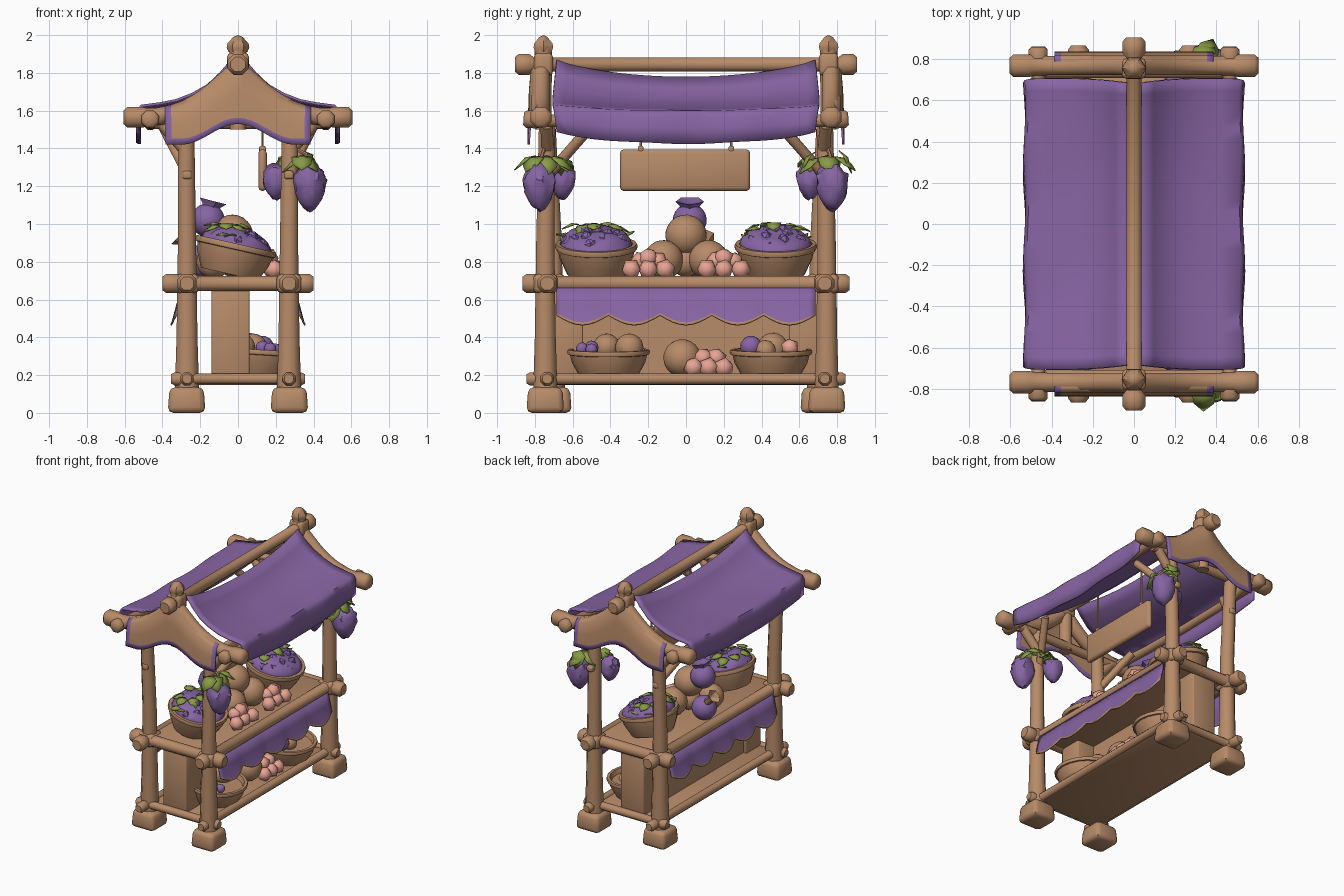
import bpy, bmesh, math, random
from mathutils import Vector, Matrix

if "Cube" in bpy.data.objects:
    bpy.data.objects.remove(bpy.data.objects["Cube"])

random.seed(4)
V = Vector


def material(name, rgb):
    m = bpy.data.materials.new(name)
    m.diffuse_color = (*rgb, 1)
    m.use_nodes = True
    m.node_tree.nodes["Principled BSDF"].inputs["Base Color"].default_value = m.diffuse_color
    return m


WOOD = material("warm_wood", (0.475, 0.258, 0.14))
CLOTH = material("purple_cloth", (0.245, 0.13, 0.37))
GRAPE = material("grape_purple", (0.24, 0.13, 0.37))
LEAF = material("leaf_green", (0.25, 0.33, 0.06))
PINK = material("pink_fruit", (0.80, 0.37, 0.29))


def finish(name, bm, mats, smooth=50):
    bmesh.ops.recalc_face_normals(bm, faces=bm.faces)
    me = bpy.data.meshes.new(name)
    bm.to_mesh(me)
    bm.free()
    for m in mats if isinstance(mats, list) else [mats]:
        me.materials.append(m)
    ob = bpy.data.objects.new(name, me)
    bpy.context.collection.objects.link(ob)
    if smooth:
        bpy.ops.object.select_all(action='DESELECT')
        bpy.context.view_layer.objects.active = ob
        ob.select_set(True)
        bpy.ops.object.shade_smooth_by_angle(angle=math.radians(smooth))
    return ob


def beam(name, pts, radii, mat=WOOD, sides=8):
    """Sweep a polygon along a path."""
    bm, rings = bmesh.new(), []
    pts = [V(p) for p in pts]
    for i, p in enumerate(pts):
        t = (pts[min(i + 1, len(pts) - 1)] - pts[max(i - 1, 0)]).normalized()
        a = t.cross(V((1, 0, 0)) if abs(t.y) > 0.8 else V((0, 1, 0))).normalized()
        b = t.cross(a)
        r = radii[i] if isinstance(radii, (list, tuple)) else radii
        angs = [(k + 0.5) * math.tau / sides for k in range(sides)]
        rings.append([bm.verts.new(p + r * (a * math.cos(g) + b * math.sin(g))) for g in angs])
    for r0, r1 in zip(rings, rings[1:]):
        for k in range(sides):
            bm.faces.new((r0[k], r0[(k + 1) % sides], r1[(k + 1) % sides], r1[k]))
    bm.faces.new(rings[0])
    bm.faces.new(rings[-1])
    return finish(name, bm, mat)


def knobbed(name, a, b, r, k):
    """Straight beam with a swollen, chamfered knob at both ends."""
    a, b = V(a), V(b)
    d = (b - a).normalized()
    s = [0, 0.02, 0.075, 0.1]
    pts = [a + d * q for q in s] + [b - d * q for q in reversed(s)]
    rad = [k * 0.7, k, k, r]
    return beam(name, pts, rad + rad[::-1])


def box(name, loc, size, mat=WOOD, bevel=0.01, top=1.0):
    bm = bmesh.new()
    bmesh.ops.create_cube(bm, size=1)
    for v in bm.verts:
        if v.co.z > 0:
            v.co.x *= top
            v.co.y *= top
        v.co = V(v.co[i] * size[i] for i in range(3))
    if bevel:
        bmesh.ops.bevel(bm, geom=bm.edges[:], offset=bevel, segments=2, profile=0.5, affect='EDGES')
    ob = finish(name, bm, mat)
    ob.location = loc
    return ob


def sheet(name, f, nu, nv, mats, rule=None, thick=0.014):
    """Cloth from a parametric function, coloured by cell."""
    bm = bmesh.new()
    g = [[bm.verts.new(f(i / nu, j)) for i in range(nu + 1)] for j in range(nv + 1)]
    for j in range(nv):
        for i in range(nu):
            fc = bm.faces.new((g[j][i], g[j][i + 1], g[j + 1][i + 1], g[j + 1][i]))
            fc.material_index = rule(i, j) if rule else 0
    ob = finish(name, bm, mats, 60)
    m = ob.modifiers.new("thickness", 'SOLIDIFY')
    m.thickness, m.offset = thick, 0
    return ob


def lathe(name, prof, loc, tilt=0, mat=WOOD, sides=20):
    bm = bmesh.new()
    vs = [bm.verts.new((r, 0, z)) for r, z in prof]
    es = [bm.edges.new(p) for p in zip(vs, vs[1:])]
    bmesh.ops.spin(bm, geom=vs + es, axis=(0, 0, 1), cent=(0, 0, 0), steps=sides, angle=math.tau)
    bmesh.ops.remove_doubles(bm, verts=bm.verts, dist=1e-4)
    ob = finish(name, bm, mat, 40)
    ob.location, ob.rotation_euler = loc, (0, tilt, 0)
    return ob


def balls(name, items, mat, sub=2, smooth=60):
    """One mesh of several (position, radius) balls."""
    bm = bmesh.new()
    for p, r in items:
        rot = Matrix.Rotation(random.random() * 6, 4, V((1, random.random(), 0.5)))
        bmesh.ops.create_icosphere(bm, subdivisions=sub, radius=r, matrix=Matrix.Translation(V(p)) @ rot)
    return finish(name, bm, mat, smooth)


def leaves(name, centre, sx, sy, n, size, droop=0.5):
    """Ring of folded leaves pointing outwards."""
    bm = bmesh.new()
    for k in range(n):
        a = math.tau * k / n + random.uniform(-0.3, 0.3)
        c = V(centre) + V((math.cos(a) * sx, math.sin(a) * sy, random.uniform(-0.01, 0.02)))
        m = Matrix.Translation(c) @ Matrix.Rotation(a, 4, 'Z') @ Matrix.Rotation(droop + random.uniform(-0.3, 0.3), 4, 'Y')
        o = [(-.7, 0, 0), (-.3, -.7, .08), (.4, -.6, -.08), (1, 0, -.2), (.4, .6, -.08), (-.3, .7, .08)]
        vs = [bm.verts.new(m @ (V(q) * size)) for q in o]
        mid = bm.verts.new(m @ V((0, 0, size * 0.2)))
        for i in range(6):
            bm.faces.new((vs[i], vs[(i + 1) % 6], mid))
    ob = finish(name, bm, LEAF, 40)
    ob.modifiers.new("thickness", 'SOLIDIFY').thickness = 0.006


def lump(name, loc, shape, smooth=45):
    """Bumpy faceted mass of grapes: a jittered ball passed through a shape function."""
    bm = bmesh.new()
    bmesh.ops.create_icosphere(bm, subdivisions=3, radius=1)
    for v in bm.verts:
        v.co = shape(v.co.copy(), random.uniform(0.88, 1.1)) + V(loc)
    finish(name, bm, GRAPE, smooth)


def roof_z(x):
    return 1.60 + 0.27 * max(0, 1 - abs(x) / 0.5) ** 2.2


# Frame: posts, feet, joints and braces
for sx in (1, -1):
    side = "front" if sx > 0 else "back"
    py = 0.745 if sx > 0 else 0.705
    for sy in (1, -1):
        x, y = sx * 0.27, sy * py
        box(side + "_foot", (sx * 0.272, y, 0.068), (0.2, 0.2, 0.136), bevel=0.03, top=0.9)
        beam(side + "_post", [(x, y, 0.1), (x, y, 0.4), (x, y, 0.9), (x * 1.02, sy * 0.735, 1.54)],
             [0.07, 0.06, 0.052, 0.047])
        box(side + "_joint", (x, y, 0.685), (0.13, 0.13, 0.1), bevel=0.025)
        for z in (0.18, 1.26):
            box("peg", (x, y + sy * 0.045, z), (0.05, 0.05, 0.045), bevel=0.012)
        beam(side + "_brace", [(x, sy * 0.72, 1.27), (sx * 0.4, sy * 0.5, 1.52)], 0.028)
        beam(side + "_gable_brace", [(x, sy * 0.73, 1.38), (sx * 0.41, sy * 0.74, 1.54)], 0.035)
    knobbed(side + "_counter_beam", (sx * 0.27, -0.865, 0.685), (sx * 0.27, 0.865, 0.685), 0.042, 0.055)
    knobbed(side + "_shelf_beam", (sx * 0.27, -0.845, 0.18), (sx * 0.27, 0.845, 0.18), 0.032, 0.038)
    # Eave beam, bowed slightly under the cloth
    ys = [-0.86, -0.845, -0.79, -0.75, -0.4, 0, 0.4, 0.75, 0.79, 0.845, 0.86]
    beam(side + "_eave_beam", [(sx * 0.465, y, 1.567 - 0.04 * (1 - y * y)) for y in ys],
         [0.035, 0.05, 0.05, 0.036, 0.032, 0.032, 0.032, 0.036, 0.05, 0.05, 0.035])

for sy in (1, -1):
    knobbed("side_counter_beam", (-0.4, sy * 0.735, 0.685), (0.4, sy * 0.735, 0.685), 0.042, 0.055)
    knobbed("side_shelf_beam", (-0.355, sy * 0.735, 0.18), (0.355, sy * 0.735, 0.18), 0.03, 0.038)
    beam("tie_beam", [(-0.45, sy * 0.74, 1.535), (0.45, sy * 0.74, 1.535)], 0.035)
    # Curved rafter with swollen ends
    xs = [-0.605, -0.585, -0.51, -0.48] + [i * 0.07 for i in range(-6, 7)] + [0.48, 0.51, 0.585, 0.605]
    beam("rafter", [(x, sy * 0.768, roof_z(x) - 0.035) for x in xs],
         [0.04, 0.06, 0.06, 0.052] + [0.05] * 13 + [0.052, 0.06, 0.06, 0.04])
    beam("king_post", [(0, sy * 0.755, 1.5), (0, sy * 0.755, 1.93)], [0.045, 0.05])
    lathe("finial", [(0, 0), (0.05, 0), (0.06, 0.025), (0.056, 0.045), (0.025, 0.08), (0, 0.09)],
          (0, sy * 0.755, 1.91), sides=6)
    box("ridge_joint", (0, sy * 0.755, 1.845), (0.115, 0.1, 0.12), bevel=0.02)

    # Gable valance with purple edging
    def valance(u, j, sy=sy):
        x = (u - 0.5) * 0.77
        top = roof_z(x) + 0.01
        low = 1.475 + 0.055 * math.cos(math.pi * min(abs(x) / 0.3, 1))
        z = [low, low + 0.032, (low + top) / 2, top - 0.03, top][j]
        return (x, sy * [0.832, 0.831, 0.826, 0.814, 0.785][j], z)
    sheet("gable_valance", valance, 24, 4, [WOOD, CLOTH], lambda i, j: int(j == 0 or i in (0, 23)), 0.012)

knobbed("ridge_beam", (0, -0.905, 1.845), (0, 0.905, 1.845), 0.04, 0.06)

# Sagging canopy sheets: x, z, sag at mid-length
PROF = [(0.035, 1.865, .09), (0.09, 1.80, .085), (0.16, 1.735, .075), (0.24, 1.69, .06), (0.33, 1.655, .045),
        (0.42, 1.637, .035), (0.51, 1.625, .03), (0.524, 1.60, .035), (0.526, 1.55, .045), (0.527, 1.485, .06)]
for sx in (1, -1):
    def canopy(u, j, sx=sx):
        y = (u - 0.5) * 2
        x, z, sag = PROF[j]
        wave = 0.006 * math.sin(9 * y + j * 0.5) * (j / 9)
        wide = 0.685 + 0.022 * math.sin(math.pi * j / 9)
        return (sx * (x + wave), y * wide, z - sag * max(0, 1 - y * y) ** 0.8 + wave * 0.4)
    sheet("canopy", canopy, 24, 9, CLOTH)

    # Scalloped counter skirt with wooden-coloured hem
    def skirt(u, j, sx=sx):
        s = abs(math.sin(math.pi * u * 5))
        low = 0.515 - 0.05 * s
        z = [low, low + 0.012, 0.58, 0.67][j]
        x = 0.295 + (0.67 - z) * 0.22 + 0.015 * s * (3 - j) / 3
        return (sx * x, (u - 0.5) * (1.37 if sx > 0 else 1.3), z)
    sheet("counter_skirt", skirt, 40, 3, [CLOTH, WOOD], lambda i, j: int(j == 0), 0.01)

# Counter, shelf and cabinet
box("countertop", (0, 0, 0.69), (0.56, 1.46, 0.055))
box("lower_shelf", (0, 0, 0.17), (0.54, 1.46, 0.045))
box("cabinet_wall", (-0.1, 0, 0.42), (0.03, 1.3, 0.5), bevel=0)
for sy in (1, -1):
    box("cabinet_end", (-0.04, sy * 0.635, 0.41), (0.2, 0.18, 0.52), bevel=0.008)

# Hanging sign
box("hanging_sign", (0.13, -0.005, 1.285), (0.045, 0.69, 0.22), bevel=0.02)
for y in (-0.24, 0.24):
    beam("sign_cord", [(0.13, y, 1.37), (0.13, y, 1.68)], 0.007, sides=6)
    box("sign_hook", (0.13, y, 1.395), (0.035, 0.03, 0.035), bevel=0.008)


def basket(loc, tilt, r, h):
    lathe("basket", [(0, 0), (r * 0.72, 0), (r * 0.9, h * 0.5), (r * 0.95, h * 0.8), (r, h * 0.82), (r * 1.02, h * 0.92),
                     (r, h), (r * 0.9, h), (r * 0.85, h * 0.75), (0, h * 0.72)], loc, tilt)


def bunch(loc, r, h):
    def shape(c, k):
        t = (1 - c.z) / 2
        w = r * (1.1 - 0.4 * t) * k
        return V((c.x * w, c.y * w, -h * t + (k - 1) * 0.08))
    lump("grape_bunch", loc, shape)


# Hanging grapes on the front posts
for sy in (1, -1):
    bunch((0.38, sy * 0.775, 1.32), 0.094, 0.25)
    bunch((0.2, sy * 0.655, 1.32), 0.075, 0.19)
    leaves("vine_leaves", (0.34, sy * 0.745, 1.325), 0.045, 0.1, 7, 0.082, 0.65)
    leaves("vine_leaves", (0.26, sy * 0.645, 1.33), 0.03, 0.02, 3, 0.06, 0.6)
    beam("vine_stem", [(0.38, sy * 0.775, 1.3), (0.36, sy * 0.76, 1.37), (0.28, sy * 0.745, 1.41)], 0.01, sides=6)

    # Grape baskets on the counter
    basket((-0.045, sy * 0.475, 0.735), 0.22, 0.215, 0.165)

    def dome(c, k):
        x, y = c.x * 0.19, c.y * 0.19
        return V((x, y, c.z * 0.1 + (k - 1) * 0.16 - 0.22 * x))
    lump("grape_heap", (-0.01, sy * 0.475, 0.885), dome)
    balls("loose_grapes", [((0.01 + 0.13 * q * math.cos(i * 2.4), sy * 0.475 + 0.16 * q * math.sin(i * 2.4),
                             0.965 - 0.06 * q * q - 0.028 * q * math.cos(i * 2.4)), 0.035)
                           for i in range(16) for q in [math.sqrt((i + 0.5) / 16)]], GRAPE, 1, 30)
    leaves("basket_leaves", (-0.06, sy * 0.475, 0.985), 0.08, 0.13, 7, 0.056, 0.1)
    leaves("basket_rim_leaves", (-0.06, sy * 0.475, 0.93), 0.08, 0.17, 6, 0.05, -0.4)

    # Pink fruit piles on the counter
    c = V((0.19, sy * 0.2, 0.76))
    balls("pink_fruit", [(c + V((dx, dy, dz)), 0.056) for dx, dy, dz in
          [(0, -.09, 0), (0, 0, 0), (0.01, .09, 0), (-.05, -.04, .04), (-.05, .05, .04), (-.03, 0, .06)]], PINK, 1)

# Round gourds and crowned purple fruit in the middle
balls("counter_gourds", [((-0.03, 0, 0.94), 0.11), ((0.03, -0.12, 0.81), 0.105), ((0.03, 0.12, 0.81), 0.105),
                         ((-0.03, 0, 0.80), 0.08), ((-0.13, -0.13, 0.80), 0.09)], WOOD, 3)
balls("purple_fruit", [((-0.16, 0.02, 1.02), 0.09), ((-0.2, 0.06, 0.80), 0.09)], GRAPE, 3)
lathe("fruit_crown", [(0.05, 0), (0.055, 0.02), (0.08, 0.045), (0.04, 0.03), (0, 0.02)], (-0.15, 0.02, 1.08), 0.25, GRAPE, 5)
lathe("fruit_crown", [(0.025, 0), (0.03, 0.06), (0.055, 0.09), (0.02, 0.055), (0, 0.04)], (-0.25, 0.1, 0.87), -0.8, WOOD, 6)

# Lower shelf baskets and fruit
for y in (-0.41, 0.45):
    basket((0.1, y, 0.195), 0.06, 0.215, 0.14)
balls("shelf_gourds", [((0.1, -0.02, 0.29), 0.1), ((0.08, -0.3, 0.345), 0.075), ((0.02, -0.42, 0.35), 0.07),
                       ((0.05, 0.46, 0.345), 0.08), ((0.15, 0.42, 0.33), 0.055)], WOOD, 3)
balls("shelf_purple_fruit", [((0.13, 0.345, 0.35), 0.06), ((0.2, -0.5, 0.335), 0.033), ((0.17, -0.55, 0.34), 0.033),
                             ((0.13, -0.5, 0.345), 0.038)], GRAPE)
balls("shelf_pink_fruit", [((0.2 + dx, 0.12 + dy, 0.24 + dz), 0.056) for dx, dy, dz in
      [(0, -.08, 0), (0, 0, 0), (0, .08, 0), (-.05, -.03, .05), (-.05, .04, .05)]] + [((0.14, 0.55, 0.345), 0.05)], PINK, 1)
